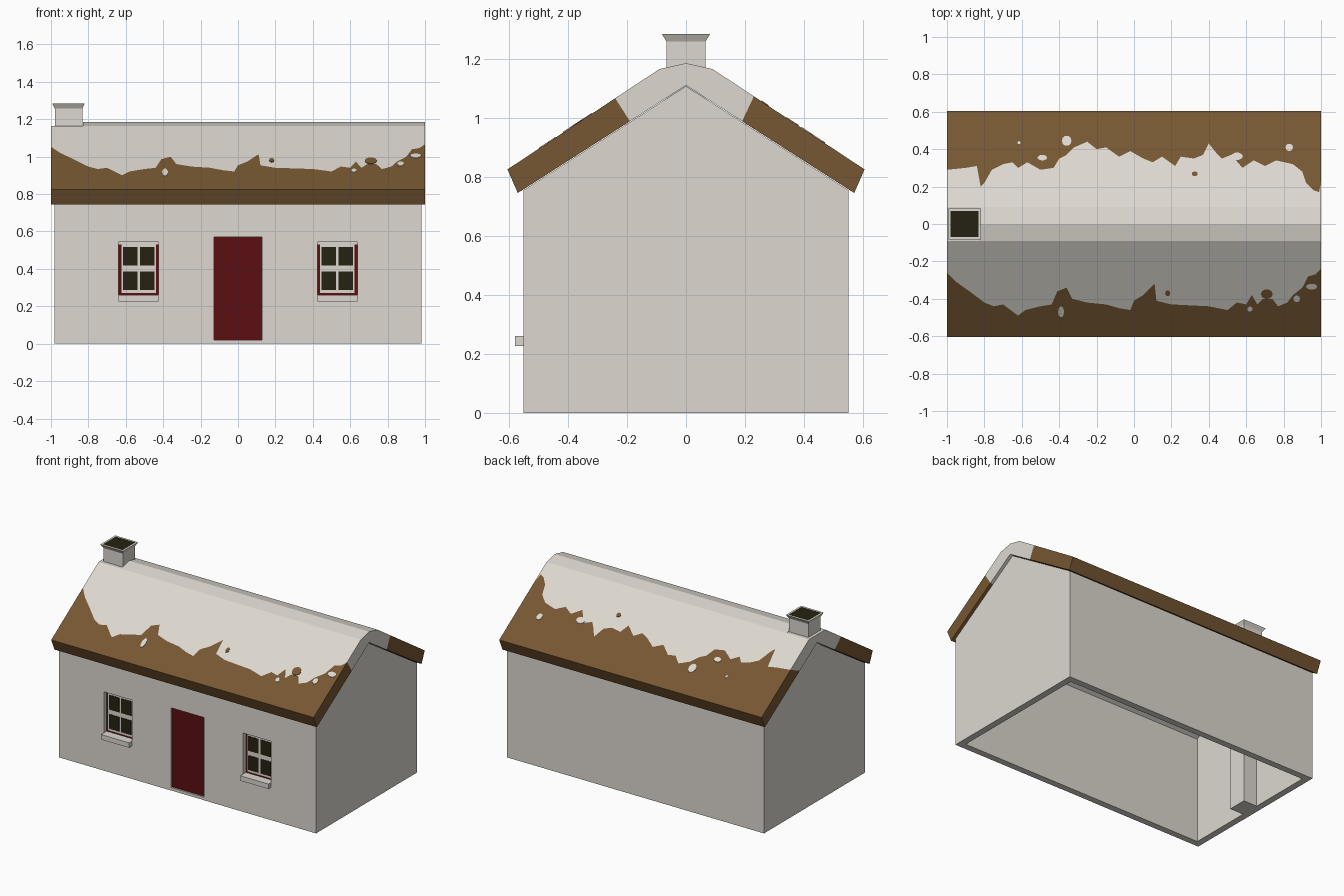
import bpy, bmesh, math
from mathutils import Vector

cube = bpy.data.objects.get("Cube")
if cube:
    bpy.data.objects.remove(cube, do_unlink=True)


def material(name, rgb):
    m = bpy.data.materials.new(name)
    m.use_nodes = True
    linear = [((c / 255 + 0.055) / 1.055) ** 2.4 for c in rgb] + [1]
    m.diffuse_color = linear
    m.node_tree.nodes["Principled BSDF"].inputs["Base Color"].default_value = linear
    return m


CREAM = material("cream plaster", (221, 216, 208))
THATCH = material("brown thatch", (118, 87, 50))
RED = material("dark red paint", (91, 14, 17))
BLACK = material("dark glass", (37, 34, 17))


def finish(name, bm, *mats):
    bmesh.ops.remove_doubles(bm, verts=bm.verts, dist=0.00001)
    bmesh.ops.recalc_face_normals(bm, faces=bm.faces)
    mesh = bpy.data.meshes.new(name)
    bm.to_mesh(mesh)
    bm.free()
    for m in mats:
        mesh.materials.append(m)
    obj = bpy.data.objects.new(name, mesh)
    bpy.context.collection.objects.link(obj)
    return obj


def box(name, x, y, z, mat):
    bm = bmesh.new()
    bmesh.ops.create_cube(bm, size=1)
    for v in bm.verts:
        v.co = [lo + (hi - lo) * (c + 0.5) for c, (lo, hi) in zip(v.co, (x, y, z))]
    return finish(name, bm, mat)


def prism(name, profile, x0, x1, mat):
    """Extrude a y-z profile along x."""
    bm = bmesh.new()
    face = bm.faces.new([bm.verts.new((x0, y, z)) for y, z in profile])
    out = bmesh.ops.extrude_face_region(bm, geom=[face])["geom"]
    moved = [v for v in out if isinstance(v, bmesh.types.BMVert)]
    bmesh.ops.translate(bm, verts=moved, vec=(x1 - x0, 0, 0))
    return finish(name, bm, mat)


def cut(obj, cutter):
    mod = obj.modifiers.new("cut", "BOOLEAN")
    mod.operation, mod.solver, mod.object = "DIFFERENCE", "EXACT", cutter
    bpy.context.view_layer.objects.active = obj
    bpy.ops.object.modifier_apply(modifier=mod.name)
    bpy.data.objects.remove(cutter, do_unlink=True)


def gable(y, base, eave, peak):
    return [(-y, base), (y, base), (y, eave), (0, peak), (-y, eave)]


# Hollow walls, open underneath
FRONT = -0.55
walls = prism("walls", gable(0.55, 0, 0.755, 1.107), -0.98, 0.98, CREAM)
cut(walls, prism("room", gable(0.505, -0.1, 0.73, 1.05), -0.935, 0.935, CREAM))

# Door in a shallow recess, with a threshold
cut(walls, box("door_recess", (-0.127, 0.127), (-0.6, -0.535), (-0.1, 0.57), CREAM))
box("door", (-0.127, 0.127), (-0.538, -0.51), (0.02, 0.57), RED)
box("threshold", (-0.127, 0.127), (-0.549, -0.51), (0, 0.02), CREAM)

# Windows: red surround, cream frame, four dark panes, projecting sill
for side, cx in (("right", -0.531), ("left", 0.531)):
    x = (cx - 0.107, cx + 0.107)
    cut(walls, box("window_recess", x, (-0.6, -0.515), (0.26, 0.543), CREAM))
    box(side + "_window_surround", x, (-0.519, -0.508), (0.26, 0.53), RED)
    box(side + "_window_frame", (cx - 0.092, cx + 0.092), (-0.523, -0.508), (0.272, 0.542), CREAM)
    for i, sx in enumerate((-1, 1)):
        for j, z in enumerate((0.286, 0.418)):
            px = cx + sx * 0.046
            box(f"{side}_pane_{i}{j}", (px - 0.039, px + 0.039), (-0.526, -0.52), (z, z + 0.1), BLACK)
    box(side + "_sill", x, (-0.58, FRONT + 0.01), (0.226, 0.26), CREAM)

# Limewash edge along each slope: x and distance from the ridge, in hundredths
front_edge = [(-100, 26), (-95, 31), (-88, 36), (-80, 42), (-75, 44), (-70, 43), (-66, 46),
              (-62, 49), (-58, 46), (-50, 44), (-44, 43), (-41, 36), (-36, 34), (-33, 40),
              (-25, 42), (-15, 43), (-8, 45), (-2, 46), (0, 41), (5, 38), (8, 35), (11, 32),
              (12, 41), (20, 43), (40, 44), (50, 46), (55, 42), (60, 43), (63, 38), (66, 43),
              (69, 40), (74, 40), (77, 44), (82, 42), (85, 38), (90, 34), (93, 28), (97, 27),
              (100, 24)]
back_edge = [(-100, 29), (-90, 30), (-84, 31), (-82, 20), (-80, 22), (-76, 29), (-70, 32),
             (-65, 33), (-62, 30), (-57, 33), (-50, 29), (-43, 30), (-40, 35), (-36, 37),
             (-32, 41), (-25, 44), (-20, 40), (-15, 41), (-8, 36), (-2, 39), (5, 35), (10, 33),
             (15, 36), (22, 31), (25, 36), (32, 35), (37, 37), (40, 43), (44, 38), (47, 35),
             (52, 37), (58, 30), (64, 34), (70, 31), (76, 34), (85, 32), (90, 28), (92, 22),
             (96, 18), (99, 17), (100, 23)]
SHOULDER, SHOULDER_Z, EAVE, EAVE_Z = 0.09, 1.165, 0.605, 0.825
PITCH = (SHOULDER_Z - EAVE_Z) / (EAVE - SHOULDER)


def slope_z(y):
    return SHOULDER_Z - (abs(y) - SHOULDER) * PITCH


def roof_side(name, edge, sign):
    """Sweep a roof section along x; the colour changes at the limewash edge."""
    bm = bmesh.new()
    rings = []
    for px, py in edge:
        x, b = px / 100, py / 100
        section = [(0, SHOULDER_Z), (SHOULDER, SHOULDER_Z), (b, slope_z(b)), (EAVE, EAVE_Z),
                   (0.57, 0.745), (0.19, 0.988), (0, 1.11)]
        rings.append([bm.verts.new((x, sign * y, z)) for y, z in section])
    for a, b in zip(rings, rings[1:]):
        for k in range(6):
            f = bm.faces.new((a[k], a[k + 1], b[k + 1], b[k]))
            f.material_index = 1 if k in (2, 3, 4) else 0
    for r in (rings[0], rings[-1]):
        bm.faces.new((r[0], r[1], r[2], r[5], r[6]))
        bm.faces.new(r[2:6]).material_index = 1
    return finish(name, bm, CREAM, THATCH)


roof_side("front_roof", front_edge, -1)
roof_side("back_roof", back_edge, 1)

# Ridge cap stops at the chimney
prism("ridge_cap", [(-SHOULDER, SHOULDER_Z), (SHOULDER, SHOULDER_Z), (0, 1.185)], -0.83, 1, CREAM)


# Loose patches of limewash and bare thatch
def patch(name, x, y, rx, ry, mat):
    bm = bmesh.new()
    lift = 0.003
    ring = []
    for i in range(10):
        a = math.tau * i / 10
        py = y + ry * math.sin(a)
        ring.append(bm.verts.new((x + rx * math.cos(a), py, slope_z(py) + lift)))
    face = bm.faces.new(ring)
    out = bmesh.ops.extrude_face_region(bm, geom=[face])["geom"]
    moved = [v for v in out if isinstance(v, bmesh.types.BMVert)]
    bmesh.ops.translate(bm, verts=moved, vec=Vector((0, 0, -0.005)))
    finish(name, bm, mat)


lime_spots = [(-0.39, -0.47, 0.016, 0.03), (0.87, -0.4, 0.018, 0.018), (0.95, -0.335, 0.03, 0.016),
              (0.62, -0.455, 0.014, 0.014), (-0.36, 0.445, 0.026, 0.028), (-0.49, 0.355, 0.026, 0.015),
              (0.55, 0.362, 0.032, 0.02), (0.83, 0.41, 0.02, 0.02), (-0.615, 0.435, 0.008, 0.008)]
thatch_spots = [(0.18, -0.37, 0.013, 0.016), (0.71, -0.375, 0.032, 0.026), (0.325, 0.268, 0.016, 0.013)]
for i, spot in enumerate(lime_spots):
    patch(f"limewash_patch_{i}", *spot, CREAM)
for i, spot in enumerate(thatch_spots):
    patch(f"thatch_patch_{i}", *spot, THATCH)

# Chimney stack from the ground, with a flared cap and dark flue
CX = -0.906
box("chimney_stack", (-0.979, -0.832), (-0.066, 0.066), (0, 1.262), CREAM)
bm = bmesh.new()
bmesh.ops.create_cube(bm, size=1)
for v in bm.verts:
    top = v.co.z > 0
    w, d = (0.174, 0.164) if top else (0.147, 0.132)
    v.co = (CX + v.co.x * w, v.co.y * d, 1.284 if top else 1.258)
bm.normal_update()
lid = max(bm.faces, key=lambda f: f.normal.z)
bmesh.ops.inset_region(bm, faces=[lid], thickness=0.017)
lid.material_index = 1
finish("chimney_cap", bm, CREAM, BLACK)
